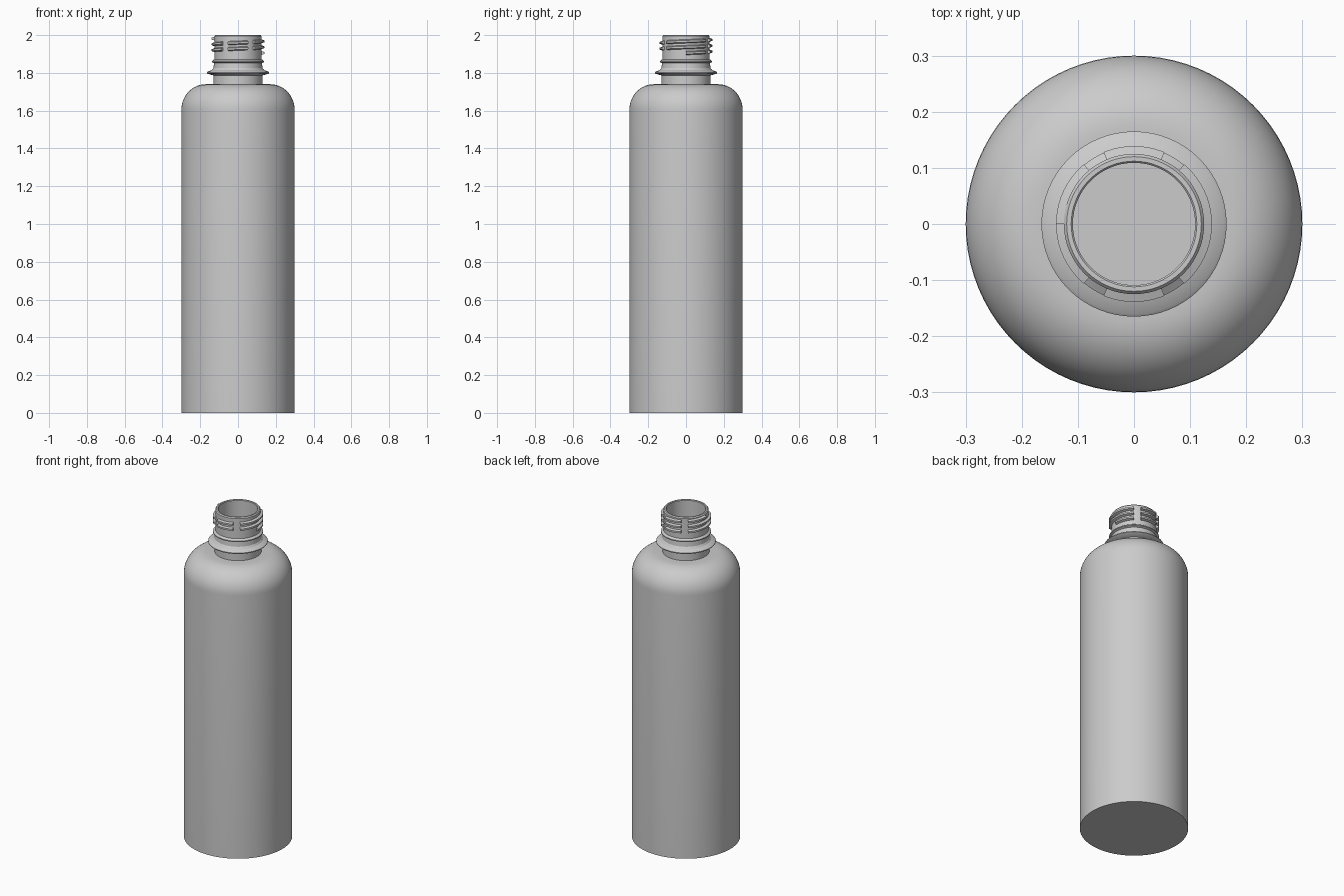
import bpy, bmesh, math

cube = bpy.data.objects.get("Cube")
if cube:
    bpy.data.objects.remove(cube, do_unlink=True)

grey = bpy.data.materials.new("plain grey")
grey.use_nodes = True
GREY = (0.6, 0.6, 0.6, 1)
grey.diffuse_color = GREY
grey.node_tree.nodes["Principled BSDF"].inputs["Base Color"].default_value = GREY


def finish(bm, name):
    """Turn a bmesh into a smooth-shaded object with sharp edges kept."""
    bmesh.ops.remove_doubles(bm, verts=bm.verts, dist=1e-5)
    bmesh.ops.recalc_face_normals(bm, faces=bm.faces)
    mesh = bpy.data.meshes.new(name)
    bm.to_mesh(mesh)
    bm.free()
    mesh.materials.append(grey)
    obj = bpy.data.objects.new(name, mesh)
    bpy.context.collection.objects.link(obj)
    bpy.ops.object.select_all(action="DESELECT")
    obj.select_set(True)
    bpy.context.view_layer.objects.active = obj
    bpy.ops.object.shade_smooth_by_angle(angle=math.radians(30))
    return obj


def revolve(name, profile, sides, closed=False):
    """Spin a profile of (radius, height) points around z."""
    bm = bmesh.new()
    verts = [bm.verts.new((r, 0, z)) for r, z in profile]
    pairs = list(zip(verts, verts[1:]))
    if closed:
        pairs.append((verts[-1], verts[0]))
    edges = [bm.edges.new(p) for p in pairs]
    bmesh.ops.spin(bm, geom=verts + edges, cent=(0, 0, 0), axis=(0, 0, 1),
                   angle=math.tau, steps=sides, use_merge=True)
    return finish(bm, name)


def shoulder(radius, height, width, rise, steps=12):
    """Quarter ellipse from the body wall up and in to the shoulder top."""
    arc = [math.pi / 2 * i / steps for i in range(steps + 1)]
    return [(radius - width + width * math.cos(a), height + rise * math.sin(a))
            for a in arc]


# Hollow body: outer wall with rounded shoulder, then the inner wall
outer = [(0, 0), (0.3, 0)] + shoulder(0.3, 1.605, 0.13, 0.135) + [(0.125, 1.74)]
inner = [(0, 0.015), (0.285, 0.015)] + shoulder(0.285, 1.6, 0.13, 0.125) + [(0.109, 1.725)]
revolve("bottle_body", outer + inner[::-1], 80)

# Neck with carrying flange, lock bead and open mouth
neck = [(0.13, 1.73), (0.13, 1.787), (0.16, 1.795), (0.165, 1.799),
        (0.165, 1.803), (0.16, 1.807), (0.138, 1.815), (0.13, 1.825),
        (0.127, 1.852), (0.138, 1.857), (0.138, 1.863), (0.125, 1.872),
        (0.125, 1.994), (0.12, 2.0), (0.112, 2.0), (0.109, 1.997), (0.109, 1.72)]
revolve("neck", neck, 64, closed=True)


# Screw thread: rising ridge broken by four vertical vent slots
def in_slot(deg):
    folded = abs((deg % 180) - 90)
    return 23 < folded < 40


def ridge(bm, angles, start, bottom, pitch):
    """Sweep a trapezoid section along the helix and cap both ends."""
    rows = []
    for deg in angles:
        a = math.radians(deg)
        z = bottom + pitch * (deg - start) / 360
        section = [(0.122, -0.011), (0.139, -0.005), (0.139, 0.005), (0.122, 0.011)]
        rows.append([bm.verts.new((r * math.cos(a), r * math.sin(a), z + dz))
                     for r, dz in section])
    for low, high in zip(rows, rows[1:]):
        for i in range(4):
            j = (i + 1) % 4
            bm.faces.new((low[i], low[j], high[j], high[i]))
    bm.faces.new(rows[0])
    bm.faces.new(rows[-1][::-1])


bm = bmesh.new()
start, end = 0, 900
run = []
for deg in range(start, end + 1):
    # Sample coarsely, but keep the exact slot borders
    if not in_slot(deg):
        border = in_slot(deg + 1) or in_slot(deg - 1)
        if border or deg % 5 == 0:
            run.append(deg)
    if (in_slot(deg) or deg == end) and len(run) > 1:
        ridge(bm, run, start, 1.905, 0.031)
    if in_slot(deg):
        run = []
finish(bm, "screw_thread")
